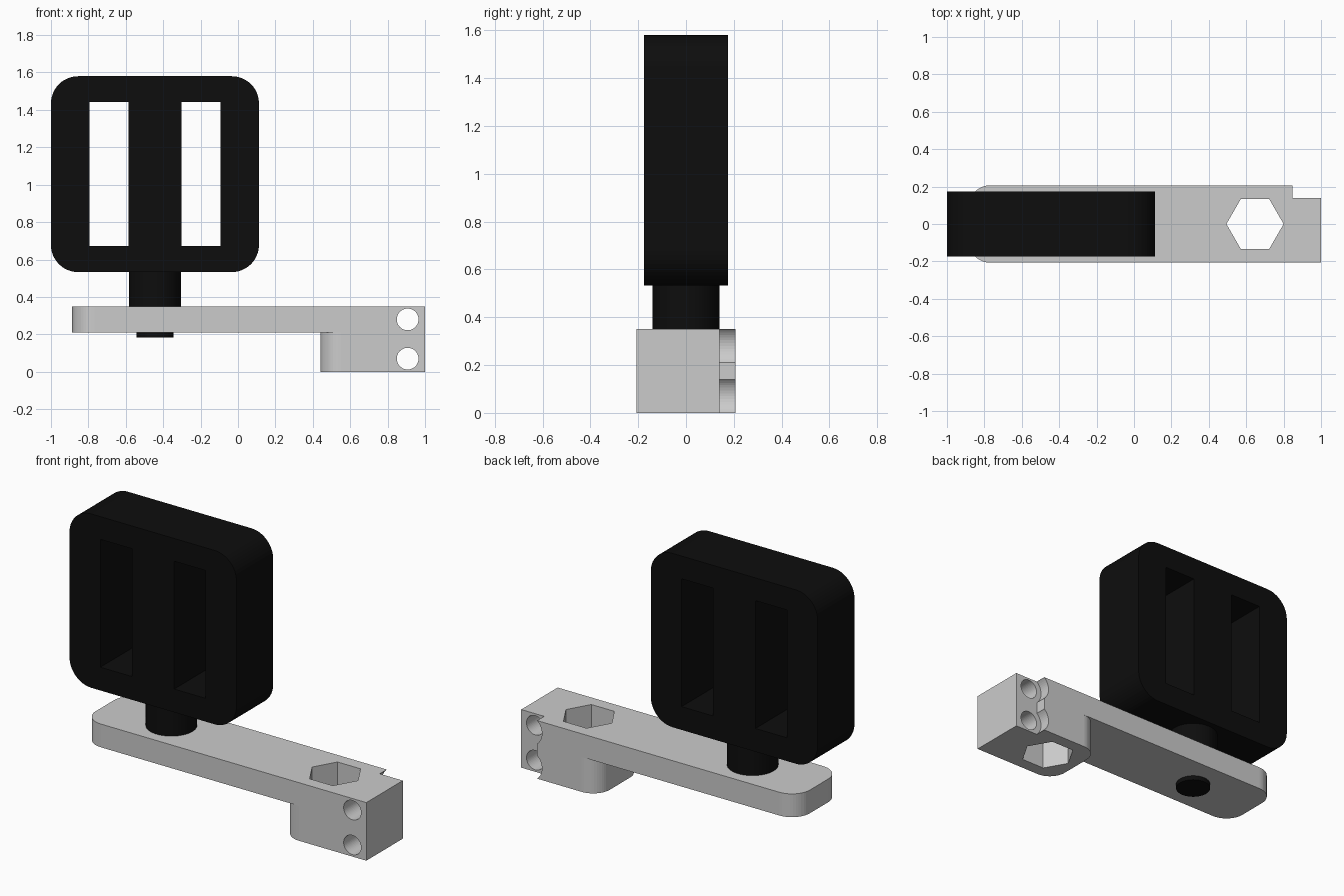
import bpy, bmesh
from math import sin, cos, pi
from mathutils import Matrix

cube = bpy.data.objects.get("Cube")
if cube:
    bpy.data.objects.remove(cube, do_unlink=True)


def material(name, value):
    m = bpy.data.materials.new(name)
    m.use_nodes = True
    m.diffuse_color = (value, value, value, 1)
    m.node_tree.nodes["Principled BSDF"].inputs["Base Color"].default_value = (value, value, value, 1)
    return m


light_grey = material("light grey", 0.6)
black = material("black", 0.004)


def rounded(x0, x1, y0, y1, r_left, r_right, steps=12):
    """Rectangle outline with separate corner radii at its two ends."""
    pts = []
    corners = ((x1, y1, r_right, 0), (x0, y1, r_left, 1), (x0, y0, r_left, 2), (x1, y0, r_right, 3))
    for x, y, r, quarter in corners:
        if r == 0:
            pts.append((x, y))
            continue
        cx = x - r if x == x1 else x + r
        cy = y - r if y == y1 else y + r
        for i in range(steps + 1):
            a = (quarter + i / steps) * pi / 2
            pts.append((cx + r * cos(a), cy + r * sin(a)))
    return pts


def circle(cx, cy, r, n=48):
    return [(cx + r * cos(2 * pi * i / n), cy + r * sin(2 * pi * i / n)) for i in range(n)]


def prism(name, outline, low, high, mat, along_y=False):
    """Extrude an outline along z, or an x-z outline along y."""
    bm = bmesh.new()
    face = bm.faces.new([bm.verts.new((x, y, low)) for x, y in outline])
    top = bmesh.ops.extrude_face_region(bm, geom=[face])["geom"]
    bmesh.ops.translate(bm, vec=(0, 0, high - low),
                        verts=[v for v in top if isinstance(v, bmesh.types.BMVert)])
    if along_y:
        bmesh.ops.transform(bm, verts=bm.verts, matrix=Matrix.Rotation(pi / 2, 4, "X"))
        bmesh.ops.scale(bm, verts=bm.verts, vec=(1, -1, 1))
    bmesh.ops.recalc_face_normals(bm, faces=bm.faces)
    mesh = bpy.data.meshes.new(name)
    bm.to_mesh(mesh)
    bm.free()
    mesh.materials.append(mat)
    obj = bpy.data.objects.new(name, mesh)
    bpy.context.collection.objects.link(obj)
    return obj


def combine(target, tool, operation="DIFFERENCE"):
    """Apply a boolean and discard the tool."""
    tool.hide_render = True
    mod = target.modifiers.new(operation, "BOOLEAN")
    mod.operation = operation
    mod.solver = "EXACT"
    mod.object = tool
    bpy.context.view_layer.objects.active = target
    bpy.ops.object.modifier_apply(modifier=mod.name)
    bpy.data.objects.remove(tool, do_unlink=True)


# Crank arm with a deeper clamp block at its right-hand end
W = 0.207
arm = prism("crank_arm", rounded(-0.887, 1, -W, W, 0.12, 0), 0.21, 0.35, light_grey)
block = prism("clamp_block", rounded(0.44, 1, -W, W, 0.11, 0), 0, 0.21, light_grey)
combine(arm, block, "UNION")

# Hexagonal socket and the step at the back corner
combine(arm, prism("socket_cutter", circle(0.647, 0, 0.153, 6), -0.1, 0.5, light_grey))
combine(arm, prism("step_cutter", rounded(0.847, 1.1, 0.14, 0.3, 0, 0), -0.1, 0.5, light_grey))

# Two screw holes with wider clearance where they meet the step
for z in (0.07, 0.28):
    combine(arm, prism("hole_cutter", circle(0.907, z, 0.058), -0.4, 0.4, light_grey, True))
    combine(arm, prism("clearance_cutter", circle(0.907, z, 0.092), 0.14, 0.4, light_grey, True))

# Handle with two slots through it
X = -0.444
handle = prism("handle", rounded(-1, 0.112, 0.533, 1.58, 0.145, 0.145), -0.175, 0.175, black, True)
for side in (-1, 1):
    c = X + side * 0.246
    combine(handle, prism("slot_cutter", rounded(c - 0.105, c + 0.105, 0.673, 1.443, 0, 0),
                          -0.3, 0.3, black, True))

# Spindle carrying the handle, and its end pin below the arm
prism("spindle", circle(X, 0, 0.14, 64), 0.35, 0.535, black)
prism("spindle_pin", circle(X, 0, 0.098, 64), 0.183, 0.35, black)
